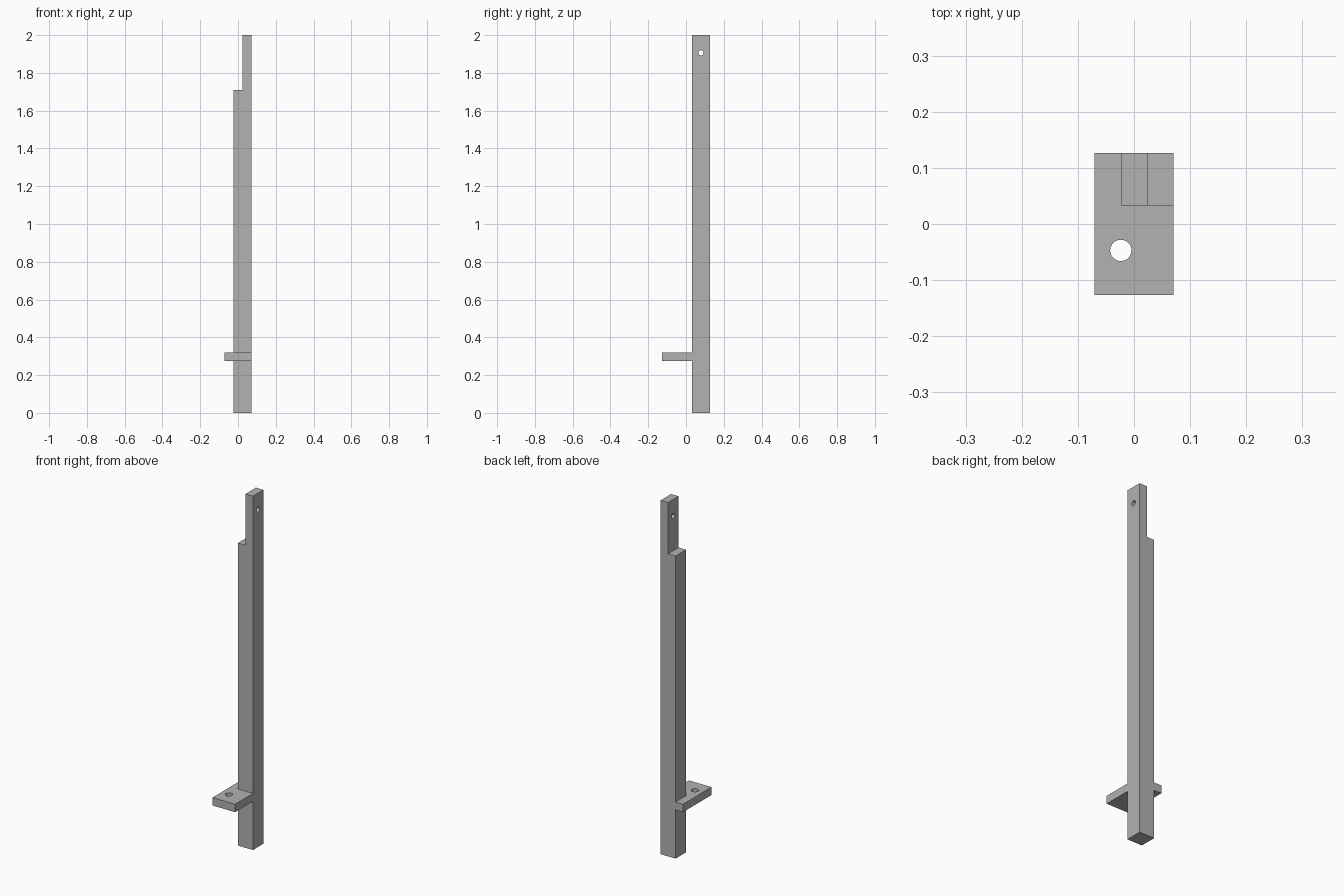
import bpy
import bmesh
import math
from mathutils import Vector

cube = bpy.data.objects.get("Cube")
if cube:
    bpy.data.objects.remove(cube, do_unlink=True)

U = 0.047                 # module: half the post width
X0, X1 = -1.5 * U, 1.5 * U
BACK = 2.7 * U
FRONT = BACK - 2 * U      # front face of the post

grey = bpy.data.materials.new("plain grey")
grey.use_nodes = True
colour = (0.445, 0.445, 0.445, 1)
grey.diffuse_color = colour
grey.node_tree.nodes["Principled BSDF"].inputs["Base Color"].default_value = colour


def prism(name, points, direction):
    """Extrude a closed outline along a direction."""
    bm = bmesh.new()
    face = bm.faces.new([bm.verts.new(p) for p in points])
    grown = bmesh.ops.extrude_face_region(bm, geom=[face])["geom"]
    verts = [g for g in grown if isinstance(g, bmesh.types.BMVert)]
    bmesh.ops.translate(bm, verts=verts, vec=direction)
    bmesh.ops.recalc_face_normals(bm, faces=bm.faces)
    mesh = bpy.data.meshes.new(name)
    bm.to_mesh(mesh)
    bm.free()
    obj = bpy.data.objects.new(name, mesh)
    bpy.context.collection.objects.link(obj)
    mesh.materials.append(grey)
    return obj


def drill(obj, centre, radius, axis):
    """Cut a round hole through the part along an axis."""
    axis = Vector(axis)
    turn = axis.to_track_quat('Z', 'Y')
    ring = []
    for i in range(32):
        a = math.tau * i / 32
        offset = turn @ Vector((math.cos(a), math.sin(a), 0)) * radius
        ring.append(Vector(centre) + offset - axis * 0.2)
    cutter = prism("hole_cutter", ring, axis * 0.4)
    cutter.hide_render = True
    mod = obj.modifiers.new("hole", 'BOOLEAN')
    mod.operation = 'DIFFERENCE'
    mod.solver = 'EXACT'
    mod.object = cutter
    bpy.ops.object.select_all(action='DESELECT')
    obj.select_set(True)
    bpy.context.view_layer.objects.active = obj
    bpy.ops.object.modifier_apply(modifier=mod.name)
    bpy.data.objects.remove(cutter, do_unlink=True)
    bpy.ops.object.shade_smooth_by_angle(angle=math.radians(30))


# Post with a half-lap cut at the top
outline = [(-U / 2, 0), (X1, 0), (X1, 2), (U / 2, 2), (U / 2, 1.71), (-U / 2, 1.71)]
post = prism("post", [(x, FRONT, z) for x, z in outline], (0, 2 * U, 0))
drill(post, (U, BACK - U, 2 - 2 * U), 0.014, (1, 0, 0))

# Bracket plate wrapping the front and one side of the post
outline = [(X0, -BACK), (X1, -BACK), (X1, FRONT), (-U / 2, FRONT), (-U / 2, BACK), (X0, BACK)]
plate = prism("bracket_plate", [(x, y, 0.275) for x, y in outline], (0, 0, 0.045))
drill(plate, (-U / 2, -U, 0.3), 0.019, (0, 0, 1))
